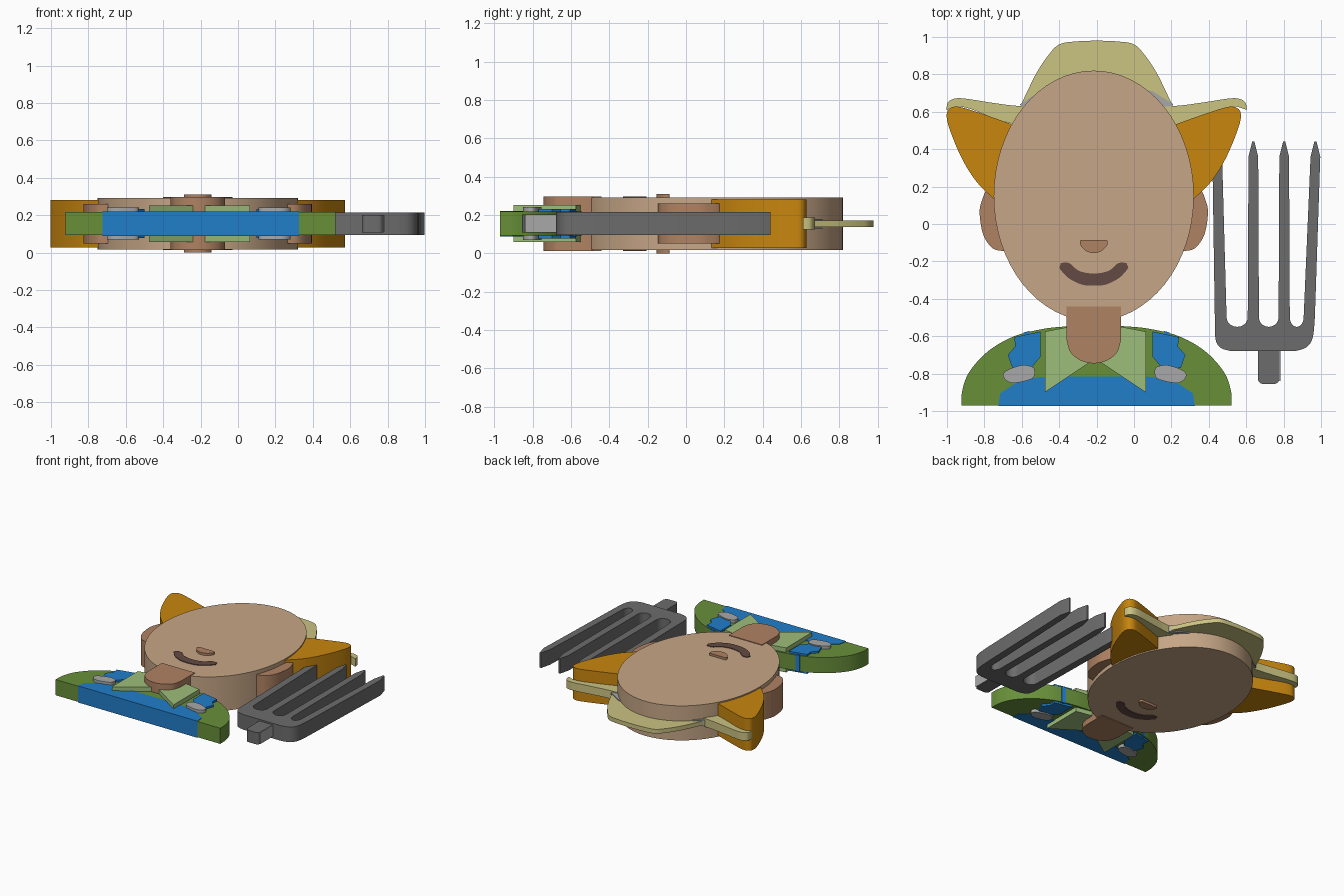
import bpy, bmesh, math

cube = bpy.data.objects.get("Cube")
if cube:
    bpy.data.objects.remove(cube, do_unlink=True)

MID = 0.155       # height of the central plane every part is built around
FACE_X = -0.215   # symmetry line of the head
HAT_X = -0.2      # symmetry line of the hat and shirt


def material(name, code):
    """Flat material from an sRGB hex code."""
    def linear(c):
        return c / 12.92 if c <= 0.04045 else ((c + 0.055) / 1.055) ** 2.4
    rgb = [linear(v / 255) for v in bytes.fromhex(code)]
    mat = bpy.data.materials.new(name)
    mat.use_nodes = True
    mat.diffuse_color = (*rgb, 1)
    mat.node_tree.nodes["Principled BSDF"].inputs["Base Color"].default_value = (*rgb, 1)
    return mat


skin = material("skin", "c6a686")
brown = material("dark_skin", "af8262")
orange = material("orange_hair", "c8860e")
straw = material("straw", "cbc382")
green = material("shirt_green", "68903a")
pale = material("collar_green", "9ebe7a")
blue = material("overall_blue", "217eca")
steel = material("dark_grey", "6c6c6c")
silver = material("light_grey", "a9a9a9")
maroon = material("mouth_brown", "634a43")


def spline(points, steps=6):
    """Smooth open curve running through the given points."""
    ext = [points[0], *points, points[-1]]
    out = []
    for a, b, c, d in zip(ext, ext[1:], ext[2:], ext[3:]):
        for s in range(steps):
            t = s / steps
            out.append(tuple(
                q + t * (r - p) / 2 + t * t * (p - 2.5 * q + 2 * r - w / 2)
                + t ** 3 * (1.5 * (q - r) + (w - p) / 2)
                for p, q, r, w in zip(a, b, c, d)))
    return out + [points[-1]]


def mirrored(half):
    """Left to right path from a half path that starts on the centre line."""
    return [(-x, y) for x, y in reversed(half) if x > 0] + list(half)


def slab(name, outline, half_depth, mat, centre=0.0):
    """Extrude an outline evenly to both sides of the central plane."""
    bm = bmesh.new()
    low = [bm.verts.new((x + centre, y, MID - half_depth)) for x, y in outline]
    face = bm.faces.new(low)
    ext = bmesh.ops.extrude_face_region(bm, geom=[face])
    top = [v for v in ext["geom"] if isinstance(v, bmesh.types.BMVert)]
    bmesh.ops.translate(bm, verts=top, vec=(0, 0, 2 * half_depth))
    bmesh.ops.recalc_face_normals(bm, faces=bm.faces)
    mesh = bpy.data.meshes.new(name)
    bm.to_mesh(mesh)
    bm.free()
    mesh.materials.append(mat)
    obj = bpy.data.objects.new(name, mesh)
    bpy.context.collection.objects.link(obj)
    bpy.ops.object.select_all(action="DESELECT")
    obj.select_set(True)
    bpy.context.view_layer.objects.active = obj
    bpy.ops.object.shade_smooth_by_angle(angle=math.radians(30))
    return obj


def pair(name, outline, half_depth, mat, centre=FACE_X):
    """Same slab on the left and right of a symmetry line."""
    for side, sign in (("left", 1), ("right", -1)):
        slab(f"{side}_{name}", [(sign * x, y) for x, y in outline], half_depth, mat, centre)


# Head, ears, nose, mouth and neck
ring = [math.tau * i / 64 for i in range(64)]
slab("head", [(0.535 * math.cos(a), 0.15 + 0.67 * math.sin(a)) for a in ring],
     0.137, skin, FACE_X)
pair("ear", spline([(.45, .2), (.56, .19), (.6, .12), (.61, .05), (.59, -.06),
                    (.54, -.13), (.48, -.145)]), 0.105, brown)
slab("nose", spline(mirrored([(0, -.155), (.04, -.145), (.07, -.115), (.073, -.09), (.055, -.085)])),
     0.155, brown, FACE_X)
smile_top = spline(mirrored([(0, -.265), (.08, -.25), (.13, -.21), (.175, -.208)]))
smile_low = spline(mirrored([(0, -.33), (.07, -.322), (.14, -.285), (.185, -.235)]))
slab("mouth", smile_top + smile_low[::-1], 0.142, maroon, FACE_X)
slab("neck", spline(mirrored([(0, -.745), (.07, -.73), (.125, -.685), (.145, -.62)]))
     + [(.145, -.44), (-.145, -.44)], 0.142, brown, FACE_X)

# Hair tufts
pair("hair_tuft", spline([(.43, .53), (.57, .58), (.7, .622), (.755, .625), (.785, .595),
                          (.775, .52), (.71, .36), (.63, .23), (.53, .13)]) + [(.4, .15), (.3, .45)],
     0.127, orange)

# Hat
slab("hat_crown", spline(mirrored([(0, .98), (.11, .976), (.2, .96), (.26, .9), (.32, .81),
                                   (.37, .71), (.41, .625)])), 0.017, straw, HAT_X)
brim_top = spline(mirrored([(0, .61), (.4, .63), (.55, .647), (.7, .67), (.76, .67),
                            (.795, .65), (.803, .61)]))
brim_low = spline(mirrored([(0, .5), (.42, .53), (.68, .617), (.75, .628)]))
slab("hat_brim", brim_top + brim_low[::-1], 0.032, straw, HAT_X)
slab("hat_band", mirrored([(0, .76), (.3, .71), (.41, .64), (.36, .59)]), 0.025, silver, HAT_X)

# Shirt and collar
slab("shirt", spline(mirrored([(0, -.54), (.15, -.547), (.28, -.56), (.44, -.6), (.58, -.68),
                               (.68, -.79), (.718, -.89), (.722, -.97)])), 0.062, green, HAT_X)
pair("collar", [(.27, -.575), (.14, -.55), (0, -.6), (0, -.72), (.27, -.9)], 0.097, pale, -0.207)

# Overalls with straps and buckles
slab("overall_bib", mirrored([(0, -.815), (.26, -.815), (.36, -.825), (.44, -.855), (.515, -.905),
                              (.525, -.972)]), 0.066, blue, HAT_X)
pair("strap", [(.3, -.575), (.44, -.605), (.435, -.655), (.475, -.7), (.45, -.77), (.35, -.77),
               (.3, -.71)], 0.077, blue, HAT_X)
pair("strap_loop", [(.36, -.62), (.39, -.62), (.39, -.58), (.36, -.572)], 0.066, blue, HAT_X)
pair("buckle", spline([(.32, -.79), (.33, -.765), (.39, -.755), (.475, -.785), (.487, -.82),
                       (.44, -.85), (.34, -.83), (.32, -.8)]), 0.086, silver, -0.21)

# Fork head: each tine rises, comes to a point and returns to a rounded gap
tines = [(.465, .445), (.638, .638), (.803, .803), (.937, .97)]
outline = spline([(.52, -.68), (.46, -.66), (.435, -.61), (.432, -.5)])
for i, (base, tip) in enumerate(tines):
    outline += [(tip - .026, .36), (tip - .006, .44), (tip + .006, .44), (tip + .026, .36)]
    if i < len(tines) - 1:
        start, end = base + .03, tines[i + 1][0] - .03
        middle, radius = (start + end) / 2, (end - start) / 2
        outline += [(middle - radius * math.cos(a), -.5 - .05 * math.sin(a))
                    for a in (math.pi * k / 10 for k in range(11))]
outline += spline([(.967, -.5), (.955, -.61), (.92, -.66), (.86, -.68)])
slab("fork_head", outline, 0.06, steel)

# Fork handle with a bright plate on its outer side
slab("fork_handle", spline(mirrored([(0, -.855), (.04, -.853), (.058, -.835)]))
     + [(.058, -.65), (-.058, -.65)], 0.047, steel, 0.72)
slab("handle_plate", [(.058, -.84), (.062, -.84), (.062, -.68), (.058, -.68)], 0.045, silver, 0.72)
